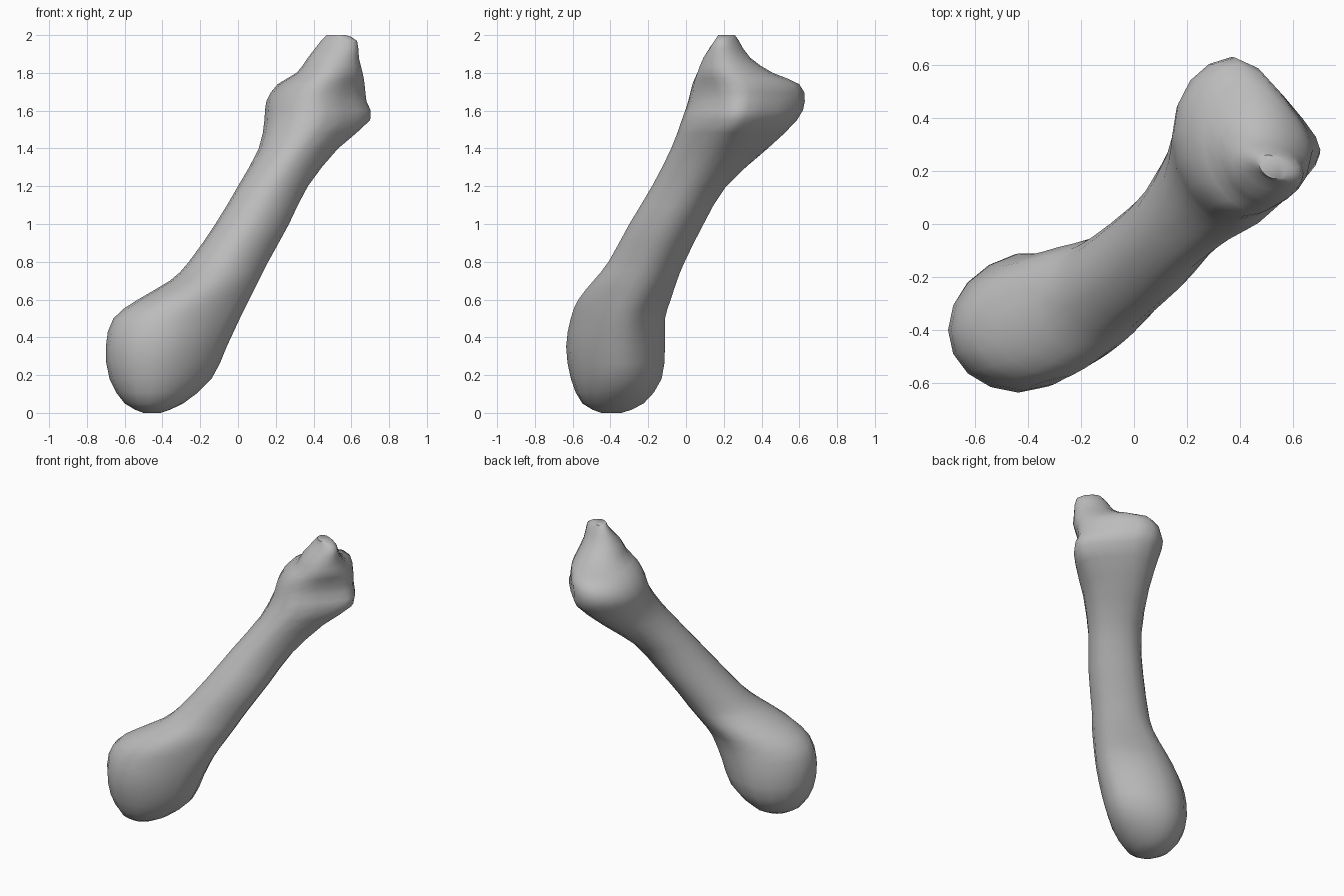
import bpy
import bmesh
import math

SIDES = 18          # vertices around each slice
STEPS = 2           # smooth slices between two profile rows

# Horizontal slices: height, x range, y range,
# lean of the oval (+ along the shaft), pinch towards +x
PROFILE = [
    (0.0, -0.50, -0.41, -0.45, -0.34, 0, 0),
    (0.05, -0.60, -0.29, -0.55, -0.22, 0.05, 0.1),
    (0.18, -0.68, -0.14, -0.61, -0.12, 0.1, 0.2),
    (0.35, -0.70, -0.06, -0.635, -0.10, 0.12, 0.25),
    (0.5, -0.66, 0.01, -0.61, -0.10, 0.16, 0.25),
    (0.6, -0.53, 0.06, -0.57, -0.07, 0.2, 0.25),
    (0.7, -0.36, 0.11, -0.49, -0.04, 0.2, 0.2),
    (0.8, -0.26, 0.16, -0.41, 0, 0.17, 0.2),
    (1.0, -0.12, 0.27, -0.30, 0.10, 0.15, 0.2),
    (1.2, 0, 0.37, -0.18, 0.22, 0.15, 0.2),
    (1.4, 0.11, 0.53, -0.08, 0.44, 0.05, 0.35),
    (1.55, 0.14, 0.70, -0.03, 0.59, -0.05, 0.6),
    (1.65, 0.15, 0.68, 0, 0.63, -0.1, 0.55),
    (1.74, 0.21, 0.67, 0.02, 0.60, -0.14, 0.45),
    (1.8, 0.31, 0.66, 0.05, 0.46, -0.14, 0.3),
    (1.88, 0.37, 0.64, 0.09, 0.34, -0.15, 0.1),
    (1.97, 0.44, 0.63, 0.15, 0.28, -0.4, 0),
    (2.0, 0.47, 0.57, 0.17, 0.26, -0.3, 0),
]


def blend(a, b, c, d, t):
    """Smooth curve from b to c, with neighbours a and d."""
    return 0.5 * (2 * b + (c - a) * t + (2 * a - 5 * b + 4 * c - d) * t ** 2
                  + (3 * b - a - 3 * c + d) * t ** 3)


def smooth_rows(rows):
    """Add in-between rows along the profile."""
    padded = [rows[0]] + rows + [rows[-1]]
    result = []
    for i in range(len(rows) - 1):
        for step in range(STEPS):
            result.append([blend(*values, step / STEPS)
                           for values in zip(*padded[i:i + 4])])
    return result + [rows[-1]]


def add_ring(bm, row):
    """Make one leaning, pinched oval that fills the row's x and y ranges."""
    z, x_min, x_max, y_min, y_max, lean, pinch = row
    upright = math.sqrt(1 - lean ** 2)
    ring = []
    for i in range(SIDES):
        angle = math.tau * i / SIDES
        across, along = math.cos(angle), math.sin(angle)
        along *= upright * (1 - pinch * max(0, across))
        x = (x_min + x_max) / 2 + (x_max - x_min) / 2 * across
        y = (y_min + y_max) / 2 + (y_max - y_min) / 2 * (lean * across + along)
        ring.append(bm.verts.new((x, y, z)))
    return ring


def make_material(name, colour):
    material = bpy.data.materials.new(name)
    material.use_nodes = True
    material.diffuse_color = colour
    shader = next(n for n in material.node_tree.nodes if n.type == 'BSDF_PRINCIPLED')
    shader.inputs["Base Color"].default_value = colour
    return material


# Remove the default cube
cube = bpy.data.objects.get("Cube")
if cube:
    bpy.data.objects.remove(cube, do_unlink=True)

# Bone: round lower knob, slim shaft and two-lobed upper head in one skin
bm = bmesh.new()
rings = [add_ring(bm, row) for row in smooth_rows(PROFILE)]
for lower, upper in zip(rings, rings[1:]):
    for i in range(SIDES):
        j = (i + 1) % SIDES
        bm.faces.new((lower[i], lower[j], upper[j], upper[i]))
bm.faces.new(rings[0])
bm.faces.new(rings[-1])
bmesh.ops.recalc_face_normals(bm, faces=bm.faces)

mesh = bpy.data.meshes.new("bone")
bm.to_mesh(mesh)
bm.free()
mesh.materials.append(make_material("bone grey", (0.5, 0.5, 0.5, 1.0)))
bone = bpy.data.objects.new("bone", mesh)
bpy.context.collection.objects.link(bone)

# Smooth shading, with the sharp rim of the tip kept
bpy.ops.object.select_all(action='DESELECT')
bone.select_set(True)
bpy.context.view_layer.objects.active = bone
bpy.ops.object.shade_smooth_by_angle(angle=math.radians(45))
